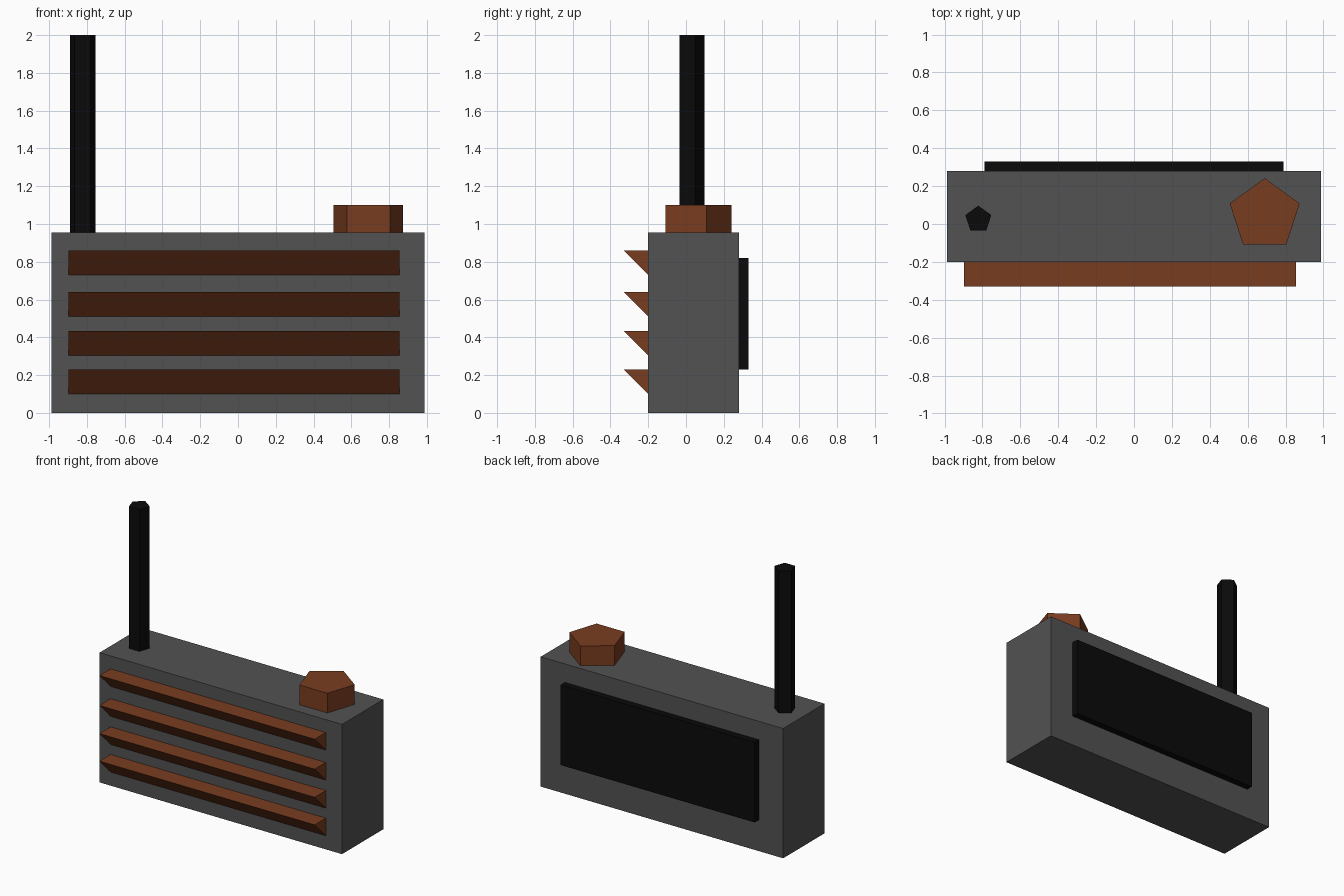
import bpy, bmesh, math
from mathutils import Vector

if "Cube" in bpy.data.objects:
    bpy.data.objects.remove(bpy.data.objects["Cube"])


def material(name, rgb):
    mat = bpy.data.materials.new(name)
    mat.diffuse_color = (*rgb, 1)
    mat.use_nodes = True
    mat.node_tree.nodes["Principled BSDF"].inputs["Base Color"].default_value = mat.diffuse_color
    return mat


GREY = material("dark_grey", (0.085, 0.085, 0.085))
BROWN = material("rust_brown", (0.19, 0.045, 0.014))
BLACK = material("black", (0.003, 0.003, 0.003))


def extrude(name, profile, direction, mat):
    """Closed flat-shaded prism from a planar profile."""
    bm = bmesh.new()
    face = bm.faces.new([bm.verts.new(p) for p in profile])
    result = bmesh.ops.extrude_face_region(bm, geom=[face], use_keep_orig=True)
    verts = [g for g in result["geom"] if isinstance(g, bmesh.types.BMVert)]
    bmesh.ops.translate(bm, verts=verts, vec=Vector(direction))
    bmesh.ops.recalc_face_normals(bm, faces=bm.faces)
    mesh = bpy.data.meshes.new(name)
    bm.to_mesh(mesh)
    bm.free()
    mesh.materials.append(mat)
    obj = bpy.data.objects.new(name, mesh)
    bpy.context.collection.objects.link(obj)
    return obj


def box(name, x, y, z, mat):
    corners = [(x[0], y[0]), (x[1], y[0]), (x[1], y[1]), (x[0], y[1])]
    return extrude(name, [(a, b, z[0]) for a, b in corners], (0, 0, z[1] - z[0]), mat)


def pentagon(name, cx, cy, r, z, mat):
    # One corner points towards the back
    angles = [math.radians(90 + 72 * i) for i in range(5)]
    profile = [(cx + r * math.cos(a), cy + r * math.sin(a), z[0]) for a in angles]
    return extrude(name, profile, (0, 0, z[1] - z[0]), mat)


TOP = 0.955

# Case and back panel
box("case", (-0.987, 0.987), (-0.2, 0.28), (0, TOP), GREY)
box("back_panel", (-0.79, 0.79), (0.28, 0.33), (0.23, 0.82), BLACK)

# Aerial and knob on top
pentagon("aerial", -0.822, 0.025, 0.072, (TOP, 2.0), BLACK)
pentagon("knob", 0.69, 0.048, 0.194, (TOP, 1.10), BROWN)

# Wedge-shaped grille slats on the front
for i, z in enumerate((0.23, 0.433, 0.64, 0.86)):
    wedge = [(-0.897, -0.2, z), (-0.897, -0.33, z), (-0.897, -0.2, z - 0.13)]
    extrude(f"grille_slat_{i + 1}", wedge, (1.752, 0, 0), BROWN)
